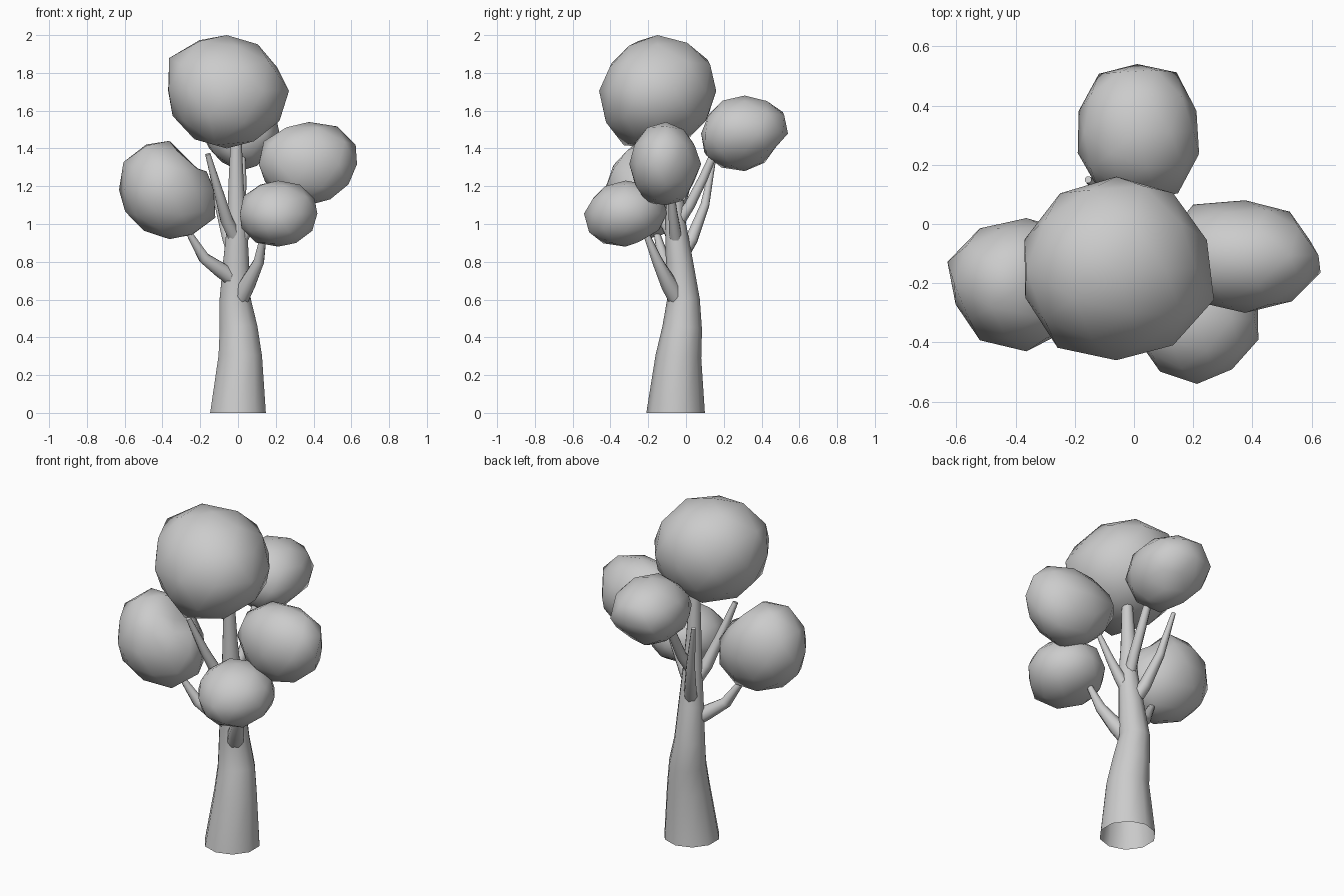
import bpy
import bmesh
import math
from mathutils import Vector

if "Cube" in bpy.data.objects:
    bpy.data.objects.remove(bpy.data.objects["Cube"])

# One plain grey for the whole tree
grey = bpy.data.materials.new("plain_grey")
grey.use_nodes = True
grey.diffuse_color = (0.6, 0.6, 0.6, 1)
grey.node_tree.nodes["Principled BSDF"].inputs["Base Color"].default_value = grey.diffuse_color


def finish(name, bm):
    """Turn a bmesh into a smooth-shaded object."""
    bmesh.ops.recalc_face_normals(bm, faces=bm.faces)
    mesh = bpy.data.meshes.new(name)
    bm.to_mesh(mesh)
    bm.free()
    mesh.materials.append(grey)
    obj = bpy.data.objects.new(name, mesh)
    bpy.context.collection.objects.link(obj)
    bpy.ops.object.select_all(action="DESELECT")
    obj.select_set(True)
    bpy.context.view_layer.objects.active = obj
    bpy.ops.object.shade_smooth_by_angle(angle=math.radians(60))


def limb(name, path, sides=8):
    """Tapered tube along (x, y, z, radius) points, open at its root."""
    bm = bmesh.new()
    points = [Vector(p[:3]) for p in path]
    rings = []
    for i, (p, step) in enumerate(zip(points, path)):
        tangent = points[min(i + 1, len(points) - 1)] - points[max(i - 1, 0)]
        if p.z == 0:
            tangent = Vector((0, 0, 1))
        side = Vector((0, 1, 0)).cross(tangent).normalized()
        other = tangent.cross(side).normalized()
        ring = []
        for k in range(sides):
            a = math.tau * (k + 0.5) / sides
            ring.append(bm.verts.new(p + step[3] * (side * math.cos(a) + other * math.sin(a))))
        rings.append(ring)
    for low, high in zip(rings, rings[1:]):
        for k in range(sides):
            n = (k + 1) % sides
            bm.faces.new((low[k], low[n], high[n], high[k]))
    bm.faces.new(rings[-1])
    finish(name, bm)


def leaf_clump(name, low, high, front, side, top):
    """Low-poly clump blended from three outlines: (x, z), (y, z) and (x, y)."""
    low, high = Vector(low), Vector(high)
    mid, half = (low + high) / 2, (high - low) / 2
    outline = [(x, mid.y, z) for x, z in front]
    outline += [(mid.x, y, z) for y, z in side]
    outline += [(x, y, mid.z) for x, y in top]
    anchors = [Vector((p[i] - mid[i]) / half[i] for i in range(3)) for p in outline]

    bm = bmesh.new()
    bmesh.ops.create_icosphere(bm, subdivisions=2, radius=1)
    for v in bm.verts:
        # Radius in each direction follows the nearest outline points
        ray = v.co.normalized()
        weights = [(1.02 - ray.dot(a.normalized())) ** -2 for a in anchors]
        reach = sum(w * a.length for w, a in zip(weights, anchors)) / sum(weights)
        v.co = ray * reach
    # Fill the box exactly
    for i in range(3):
        values = [v.co[i] for v in bm.verts]
        start, span = min(values), max(values) - min(values)
        for v in bm.verts:
            v.co[i] = low[i] + (v.co[i] - start) / span * (high[i] - low[i])
    finish(name, bm)


# Trunk
limb("trunk", [(0, -.055, 0, .155), (.012, -.04, .3, .121), (.003, -.02, .45, .105),
               (-.015, -.014, .6, .087), (-.01, -.035, .8, .072), (-.005, -.055, 1, .055),
               (-.01, -.06, 1.2, .043), (-.01, -.07, 1.46, .03)], sides=10)

# Branches, rooted inside the trunk
limb("left_low_branch", [(.01, -.03, .68, .045), (-.09, -.08, .755, .043),
                         (-.18, -.12, .82, .032), (-.27, -.16, .97, .015)])
limb("front_branch", [(-.01, -.02, .56, .05), (.05, -.09, .68, .045),
                      (.11, -.15, .8, .03), (.14, -.22, .97, .015)])
limb("right_branch", [(-.01, -.045, .87, .035), (.05, -.06, .97, .033),
                      (.11, -.07, 1.07, .024), (.18, -.08, 1.2, .015)])
limb("back_branch", [(-.01, -.06, .98, .035), (.015, .02, 1.1, .03),
                     (.02, .09, 1.24, .026), (.02, .16, 1.4, .02)])
limb("back_spike", [(-.005, -.045, .8, .04), (-.05, .03, .92, .035),
                    (-.1, .1, 1.1, .025), (-.155, .15, 1.36, .012)])
limb("front_spike", [(0, -.05, .9, .04), (-.06, -.11, 1.02, .035),
                     (-.1, -.17, 1.16, .027), (-.16, -.24, 1.37, .015)])

# Foliage
leaf_clump("crown_foliage", (-.37, -.46, 1.4), (.27, .16, 2),
           front=[(-.31, 1.97), (-.11, 2), (.22, 1.83), (.27, 1.65), (.19, 1.48),
                  (-.17, 1.41), (-.32, 1.53), (-.37, 1.75)],
           side=[(-.46, 1.61), (-.42, 1.8), (-.28, 1.96), (-.1, 2), (.155, 1.84),
                 (.15, 1.63), (.1, 1.5), (-.39, 1.43)],
           top=[(-.22, -.44), (-.07, -.46), (.13, -.42), (.27, -.31), (.21, .05),
                (0, .16), (-.17, .15), (-.31, .03), (-.37, -.06)])
leaf_clump("back_foliage", (-.19, .08, 1.28), (.22, .54, 1.68),
           front=[(-.12, 1.37), (.16, 1.37)],
           side=[(.09, 1.53), (.25, 1.68), (.37, 1.67), (.52, 1.61), (.54, 1.53),
                 (.47, 1.42), (.26, 1.285), (.19, 1.29), (.08, 1.38)],
           top=[(-.11, .51), (0, .54), (.16, .5), (.22, .31), (.2, .15), (-.19, .31), (-.15, .15)])
leaf_clump("right_foliage", (.11, -.3, 1.1), (.63, .08, 1.54),
           front=[(.11, 1.38), (.2, 1.5), (.35, 1.54), (.49, 1.53), (.59, 1.45),
                  (.63, 1.33), (.56, 1.2), (.42, 1.12), (.2, 1.17)],
           side=[(-.3, 1.29), (-.27, 1.45), (.03, 1.44), (.07, 1.33), (.03, 1.22),
                 (-.05, 1.1), (-.19, 1.1)],
           top=[(.57, -.05), (.41, .08), (.22, .07), (.41, -.3), (.57, -.23)])
leaf_clump("front_foliage", (.01, -.54, .88), (.42, -.1, 1.23),
           front=[(.01, 1.07), (.12, 1.22), (.28, 1.23), (.41, 1.12), (.38, .95),
                  (.3, .88), (.12, .89), (.03, .97)],
           side=[(-.54, 1.05), (-.5, 1.13), (-.37, 1.22), (-.25, 1.23), (-.12, 1.15),
                 (-.12, .99), (-.25, .91), (-.37, .88), (-.5, .92)],
           top=[(.41, -.41), (.33, -.49), (.15, -.53), (.05, -.45)])
leaf_clump("left_foliage", (-.63, -.43, .92), (-.12, .02, 1.44),
           front=[(-.54, 1.43), (-.41, 1.44), (-.28, 1.3), (-.15, 1.22), (-.12, 1.07),
                  (-.24, .93), (-.4, .92), (-.55, 1), (-.63, 1.15)],
           side=[(-.41, 1.22), (-.28, 1.41), (-.05, 1.37), (0, 1.1), (-.36, 1)],
           top=[(-.61, -.07), (-.47, 0), (-.34, .01), (-.6, -.28), (-.54, -.38),
                (-.39, -.43), (-.25, -.36)])
